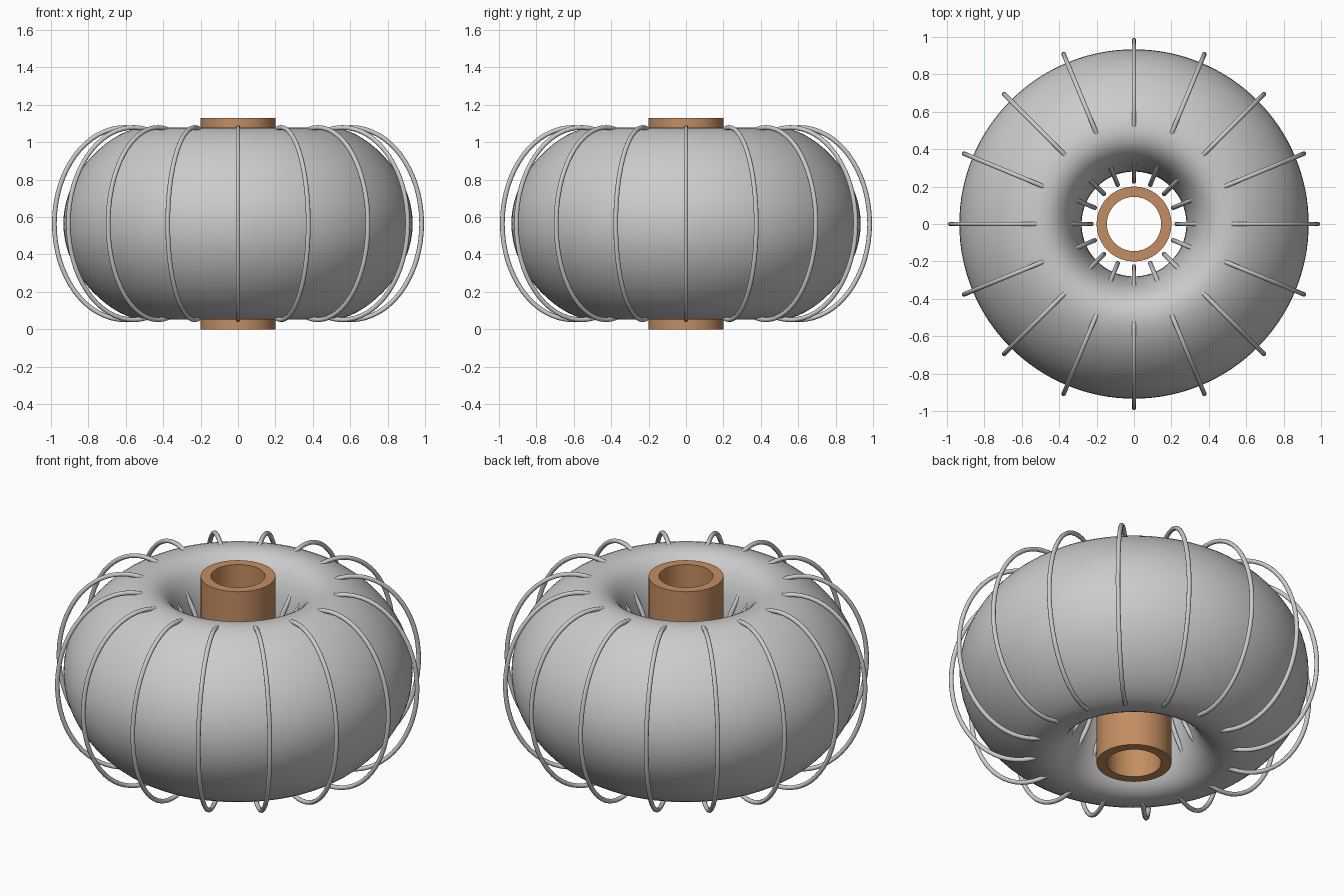
import bpy, bmesh, math
from math import sin, cos, pi

if "Cube" in bpy.data.objects:
    bpy.data.objects.remove(bpy.data.objects["Cube"])

MID_Z = 0.565      # height of the horizontal mid-plane
COILS = 16


def revolve(name, profile, steps):
    """Spin a closed (radius, z) profile about the z axis."""
    bm = bmesh.new()
    rings = []
    for i in range(steps):
        a = 2 * pi * i / steps
        rings.append([bm.verts.new((r * cos(a), r * sin(a), z)) for r, z in profile])
    n = len(profile)
    for i in range(steps):
        p, q = rings[i], rings[(i + 1) % steps]
        for j in range(n):
            k = (j + 1) % n
            bm.faces.new((p[j], q[j], q[k], p[k]))
    bmesh.ops.recalc_face_normals(bm, faces=bm.faces)
    return finish(name, bm)


def finish(name, bm):
    mesh = bpy.data.meshes.new(name)
    bm.to_mesh(mesh)
    bm.free()
    ob = bpy.data.objects.new(name, mesh)
    bpy.context.collection.objects.link(ob)
    bpy.ops.object.select_all(action='DESELECT')
    ob.select_set(True)
    bpy.context.view_layer.objects.active = ob
    bpy.ops.object.shade_smooth_by_angle(angle=math.radians(40))
    return ob


# D-shaped toroidal vessel
d_shape = []
for i in range(64):
    t = 2 * pi * i / 64
    d_shape.append((0.607 + 0.327 * cos(t + 0.33 * sin(t)), MID_Z + 0.513 * sin(t)))
revolve("vessel", d_shape, 128)

# Central hollow column
column = revolve("central_column",
                 [(0.145, 0), (0.2, 0), (0.2, 2 * MID_Z), (0.145, 2 * MID_Z)], 64)
copper = bpy.data.materials.new("copper")
copper.diffuse_color = (0.55, 0.27, 0.12, 1)
copper.use_nodes = True
copper.node_tree.nodes["Principled BSDF"].inputs["Base Color"].default_value = copper.diffuse_color
column.data.materials.append(copper)


# Upright elliptical coil: round tube swept around an ellipse
def coil(name, angle, rad=0.605, a=0.377, b=0.514, tube=0.0125, steps=64, sides=10):
    bm = bmesh.new()
    rings = []
    for i in range(steps):
        t = 2 * pi * i / steps
        nx, nz = b * cos(t), a * sin(t)
        length = math.hypot(nx, nz)
        nx, nz = nx / length, nz / length
        ring = []
        for j in range(sides):
            s = 2 * pi * j / sides
            r = rad + a * cos(t) + tube * cos(s) * nx
            z = MID_Z + b * sin(t) + tube * cos(s) * nz
            y = tube * sin(s)
            ring.append(bm.verts.new((r * cos(angle) - y * sin(angle),
                                      r * sin(angle) + y * cos(angle), z)))
        rings.append(ring)
    for i in range(steps):
        p, q = rings[i], rings[(i + 1) % steps]
        for j in range(sides):
            k = (j + 1) % sides
            bm.faces.new((p[j], q[j], q[k], p[k]))
    bmesh.ops.recalc_face_normals(bm, faces=bm.faces)
    finish(name, bm)


# Ring of coils around the vessel
for i in range(COILS):
    coil(f"coil_{i + 1:02d}", 2 * pi * i / COILS)
